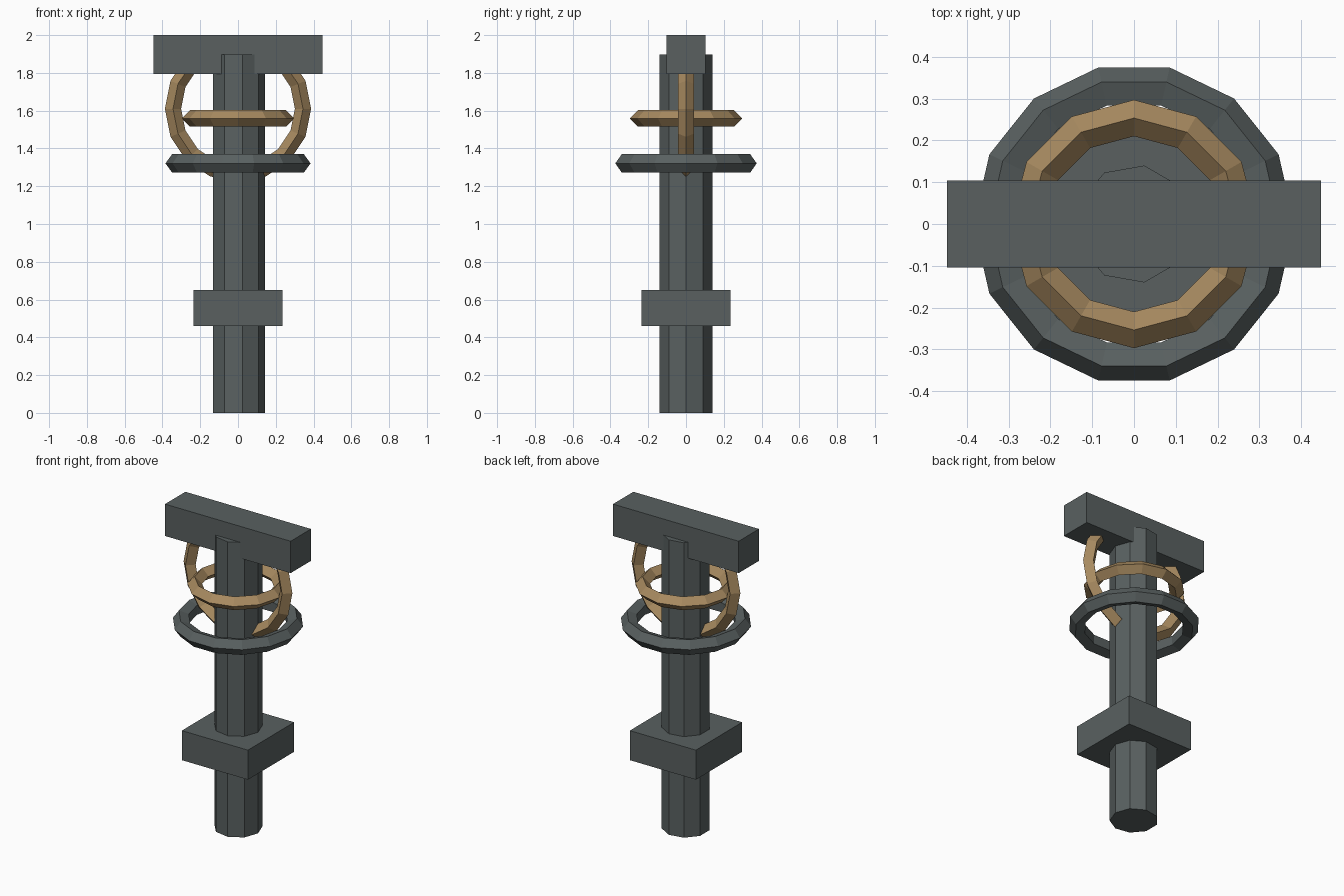
import bpy, math
from mathutils import Matrix

if "Cube" in bpy.data.objects:
    bpy.data.objects.remove(bpy.data.objects["Cube"])


def material(name, rgb):
    m = bpy.data.materials.new(name)
    m.diffuse_color = (*rgb, 1)
    m.use_nodes = True
    m.node_tree.nodes["Principled BSDF"].inputs["Base Color"].default_value = m.diffuse_color
    return m


iron = material("dark_iron", (0.10, 0.118, 0.118))
brass = material("aged_brass", (0.39, 0.255, 0.117))


def add_mesh(name, verts, faces, mat):
    me = bpy.data.meshes.new(name)
    me.from_pydata(verts, [], faces)
    me.materials.append(mat)
    ob = bpy.data.objects.new(name, me)
    bpy.context.collection.objects.link(ob)
    return ob


def box(name, size, z, mat):
    bpy.ops.mesh.primitive_cube_add(size=1, location=(0, 0, z))
    ob = bpy.context.object
    ob.name = name
    ob.data.transform(Matrix.Diagonal((*size, 1)))
    ob.data.materials.append(mat)
    return ob


def prism(name, sides, r, z0, z1, mat):
    # first corner points along +x
    ang = [math.tau * i / sides for i in range(sides)]
    verts = [(r * math.cos(a), r * math.sin(a), z) for z in (z0, z1) for a in ang]
    faces = [(i, (i + 1) % sides, sides + (i + 1) % sides, sides + i) for i in range(sides)]
    faces += [tuple(reversed(range(sides))), tuple(range(sides, 2 * sides))]
    return add_mesh(name, verts, faces, mat)


def ring(name, major, minor, seg, sides, z, mat, upright=False):
    verts, faces = [], []
    for i in range(seg):
        a = math.tau * i / seg
        for j in range(sides):
            b = math.tau * j / sides
            r = major + minor * math.cos(b)
            verts.append((r * math.cos(a), r * math.sin(a), minor * math.sin(b)))
            i2, j2 = (i + 1) % seg, (j + 1) % sides
            faces.append((i * sides + j, i2 * sides + j, i2 * sides + j2, i * sides + j2))
    ob = add_mesh(name, verts, faces, mat)
    if upright:
        ob.data.transform(Matrix.Rotation(math.pi / 2, 4, 'X'))
    ob.location.z = z
    return ob


# Post, lower collar and top crossbar
prism("post", 9, 0.142, 0, 1.897, iron)
box("lower_collar", (0.47, 0.47, 0.19), 0.555, iron)
box("crossbar", (0.894, 0.207, 0.205), 1.8975, iron)

# Rings around the upper post
ring("iron_ring", 0.3325, 0.0515, 14, 5, 1.321, iron)
ring("flat_brass_ring", 0.2535, 0.0435, 12, 4, 1.559, brass)
ring("upright_brass_ring", 0.344, 0.043, 16, 4, 1.61, brass, upright=True)
